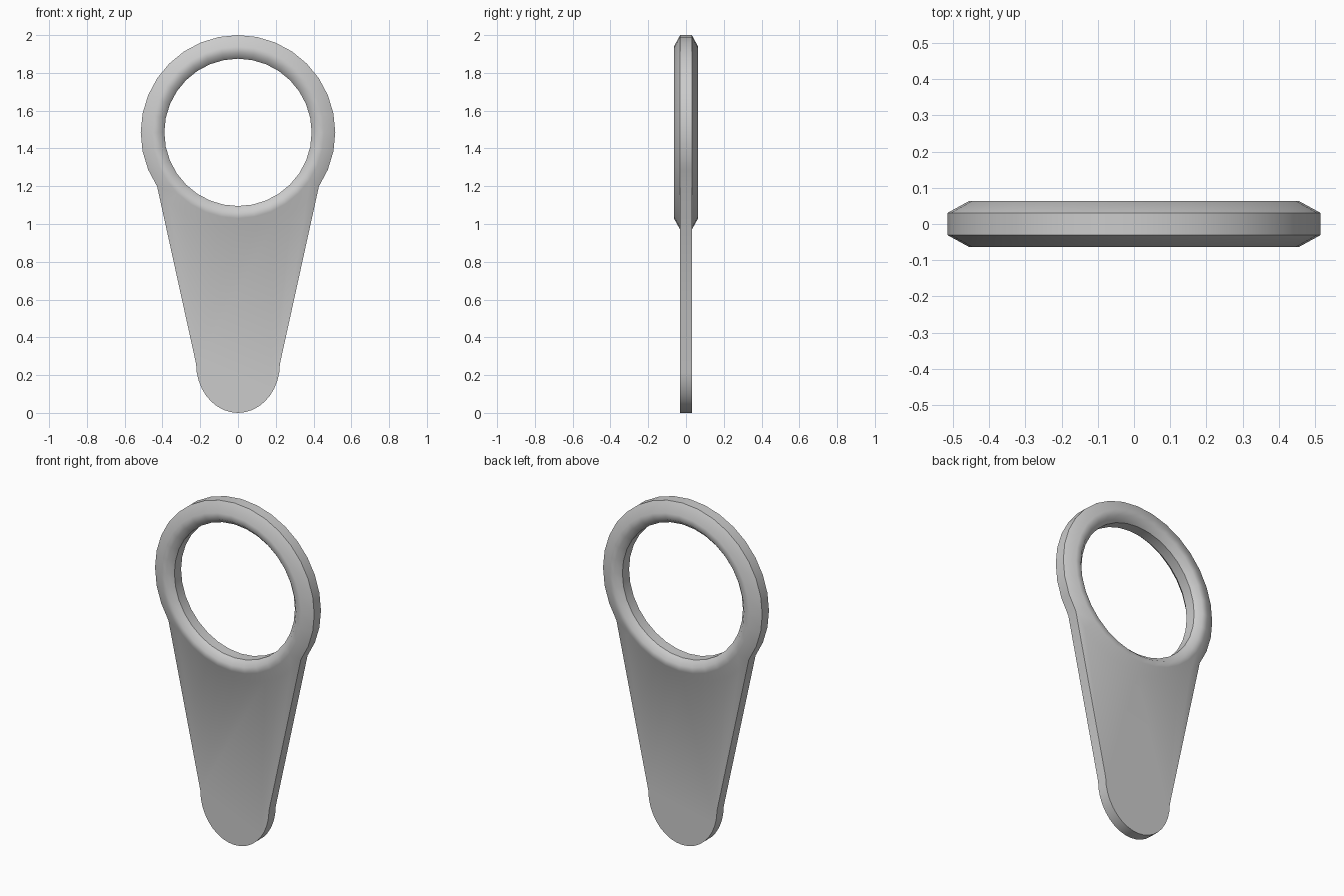
import bpy, bmesh
from math import sin, cos, pi

if "Cube" in bpy.data.objects:
    bpy.data.objects.remove(bpy.data.objects["Cube"])

SEG = 32
CZ = 1.485                      # ring centre height
R_OUT, HALF = 0.515, 0.031      # outer radius, plate half thickness

# ring cross-section (radius, y), running around the loop from the front outer edge
profile = [(R_OUT, -HALF), (0.455, -0.064), (0.42, -0.064), (0.39, -HALF),
           (0.39, HALF), (0.42, 0.064), (0.455, 0.064), (R_OUT, HALF)]
# ring steps covered by the plate (from lower left to lower right)
ARC = list(range(19, 30))

bm = bmesh.new()

# ring: spin the profile, leaving the outer wall open where the plate joins
rings = [[bm.verts.new((r * cos(2 * pi * i / SEG), y, CZ + r * sin(2 * pi * i / SEG)))
          for r, y in profile] for i in range(SEG)]
n = len(profile)
for i in range(SEG):
    a, b = rings[i], rings[(i + 1) % SEG]
    for k in range(n):
        if k == n - 1 and i in ARC[:-1]:
            continue
        j = (k + 1) % n
        bm.faces.new((a[k], a[j], b[j], b[k]))

# plate: tapered tab with a half-ellipse tip, sharing the ring's edge vertices
STEPS = 18
tip = [(0.222 * cos(pi * t / STEPS), 0.26 - 0.26 * sin(pi * t / STEPS)) for t in range(STEPS + 1)]
sides = []
for y, k in ((-HALF, 0), (HALF, n - 1)):
    edge = [bm.verts.new((x, y, z)) for x, z in tip]
    bm.faces.new([rings[i][k] for i in ARC] + edge)
    sides.append([rings[ARC[-1]][k]] + edge + [rings[ARC[0]][k]])
front, back = sides
for i in range(len(front) - 1):
    bm.faces.new((front[i], front[i + 1], back[i + 1], back[i]))

bmesh.ops.recalc_face_normals(bm, faces=bm.faces[:])

# smooth shading, sharp only where edge walls meet the front and back surfaces
bm.normal_update()
for f in bm.faces:
    f.smooth = True
for e in bm.edges:
    walls = [abs(f.normal.y) < 0.01 for f in e.link_faces]
    e.smooth = walls[0] == walls[-1]

mesh = bpy.data.meshes.new("ring_tab")
bm.to_mesh(mesh)
bm.free()
obj = bpy.data.objects.new("ring_tab", mesh)
bpy.context.collection.objects.link(obj)
